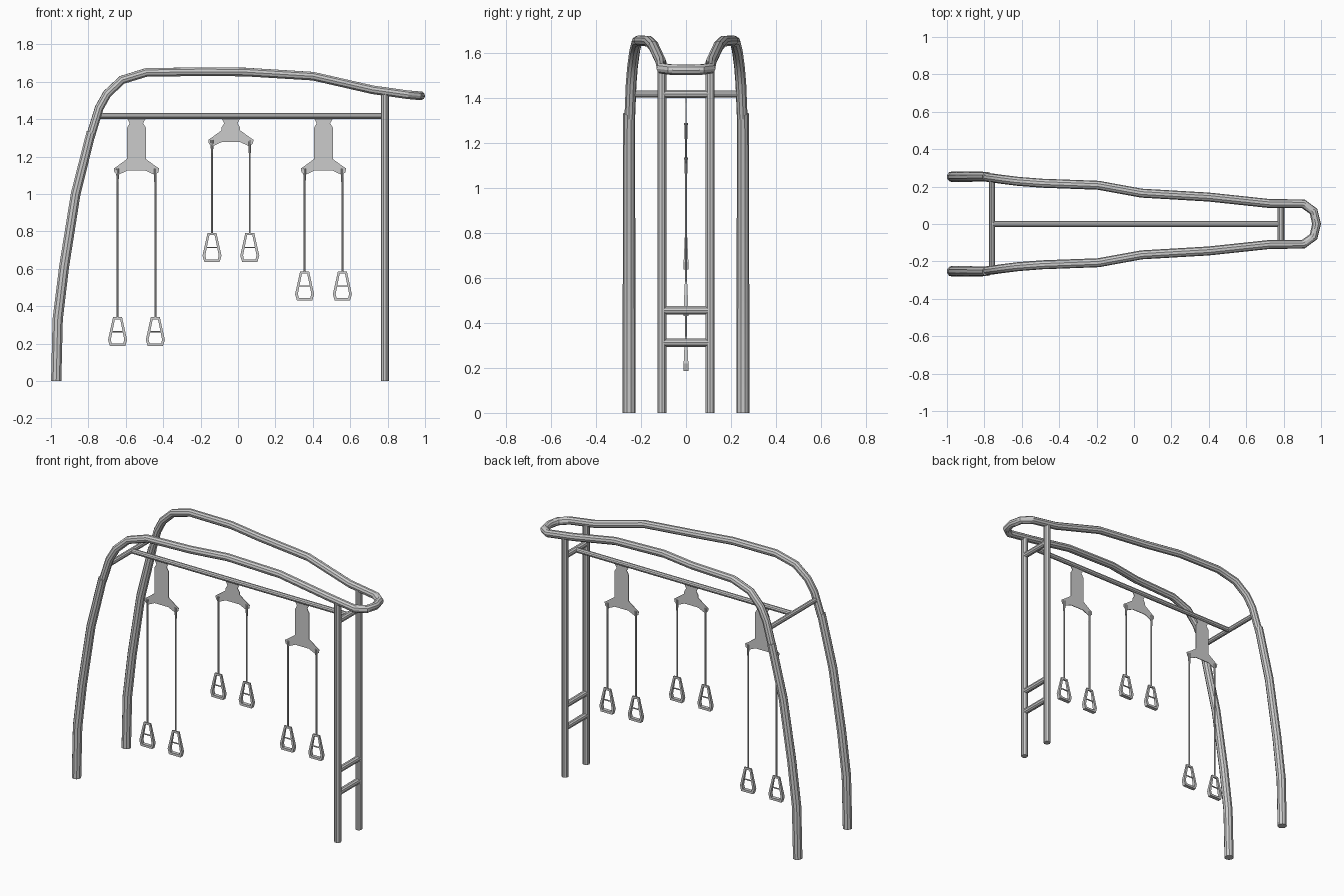
import bpy, bmesh
from mathutils import Vector

if "Cube" in bpy.data.objects:
    bpy.data.objects.remove(bpy.data.objects["Cube"])


def tube(name, pts, radius, radii=None, sides=3):
    """Round tube along a path of points, with optional taper."""
    cu = bpy.data.curves.new(name, 'CURVE')
    cu.dimensions = '3D'
    cu.bevel_depth = radius
    cu.bevel_resolution = sides
    cu.use_fill_caps = True
    sp = cu.splines.new('POLY')
    sp.points.add(len(pts) - 1)
    for i, p in enumerate(pts):
        sp.points[i].co = (*p, 1)
        sp.points[i].radius = radii[i] if radii else 1
    ob = bpy.data.objects.new(name, cu)
    bpy.context.collection.objects.link(ob)
    bpy.ops.object.select_all(action='DESELECT')
    ob.select_set(True)
    bpy.context.view_layer.objects.active = ob
    bpy.ops.object.convert(target='MESH')
    bpy.ops.object.shade_smooth_by_angle()
    return ob


def mesh_object(name, bm):
    bmesh.ops.recalc_face_normals(bm, faces=bm.faces)
    me = bpy.data.meshes.new(name)
    bm.to_mesh(me)
    bm.free()
    ob = bpy.data.objects.new(name, me)
    bpy.context.collection.objects.link(ob)
    return ob


def plate(name, half, x, thick=0.004):
    """Symmetrical thin plate from its right-hand outline (x, z)."""
    outline = half + [(-a, b) for a, b in reversed(half)]
    bm = bmesh.new()
    f = bm.faces.new([bm.verts.new((x + a, -thick / 2, b)) for a, b in outline])
    ext = bmesh.ops.extrude_face_region(bm, geom=[f])
    vs = [g for g in ext['geom'] if isinstance(g, bmesh.types.BMVert)]
    bmesh.ops.translate(bm, verts=vs, vec=(0, thick, 0))
    return mesh_object(name, bm)


def handle(name, x, top):
    """Stirrup ring, deeper in y towards its foot, plus a thin middle bar."""
    outer = [(0.024, 0), (0.051, -0.122), (0.041, -0.155)]
    inner = [(0.014, -0.012), (0.036, -0.12), (0.031, -0.141)]
    full = lambda h: h + [(-a, b) for a, b in reversed(h)]
    bm = bmesh.new()
    rings = []
    for pts, s in ((outer, -1), (outer, 1), (inner, 1), (inner, -1)):
        rings.append([bm.verts.new((x + a, s * (0.005 - 0.045 * b), top + b))
                      for a, b in full(pts)])
    n = len(rings[0])
    for k in range(4):
        a, b = rings[k], rings[(k + 1) % 4]
        for i in range(n):
            j = (i + 1) % n
            bm.faces.new((a[i], a[j], b[j], b[i]))
    mesh_object(name, bm)
    tube(name + "_bar", [(x - 0.03, 0, top - 0.078), (x + 0.03, 0, top - 0.078)], 0.004, sides=1)


# Arched legs and the upper rail that runs round the far end
leg = [(-0.972, 0), (-0.964, 0.33), (-0.93, 0.61), (-0.868, 1.0), (-0.785, 1.33)]
rail = [(-0.788, 0.25, 1.31), (-0.742, 0.244, 1.46), (-0.70, 0.238, 1.535),
        (-0.62, 0.228, 1.61), (-0.49, 0.218, 1.65), (-0.19, 0.207, 1.654),
        (0.04, 0.165, 1.652), (0.40, 0.144, 1.63), (0.72, 0.11, 1.557),
        (0.905, 0.108, 1.531), (0.96, 0.068, 1.526)]
for side, s in (("left", 1), ("right", -1)):
    tube(side + "_arched_leg", [(x, s * 0.253, z) for x, z in leg],
         0.028, [1.03, 1.03, 1, 0.97, 0.93])
    # Straight post
    tube(side + "_post", [(0.785, s * 0.107, 0), (0.785, s * 0.107, 1.54)], 0.021)
tube("upper_rail", rail + [(0.976, 0, 1.525)] + [(x, -y, z) for x, y, z in reversed(rail)], 0.024)

# Cross bars, ladder rungs and hanging beam
tube("rear_cross_bar", [(-0.758, -0.235, 1.417), (-0.758, 0.235, 1.417)], 0.016)
for name, z in (("lower_rung", 0.312), ("upper_rung", 0.456), ("post_cross_bar", 1.417)):
    tube(name, [(0.785, -0.1, z), (0.785, 0.1, z)], 0.019)
tube("hanging_beam", [(-0.758, 0, 1.417), (0.785, 0, 1.417)], 0.016)

# Hangers: Y-shaped plate, two ropes and two handles each
for i, (x, drop, top) in enumerate(((-0.543, 0, 0.342), (-0.038, 0.153, 0.792), (0.457, 0, 0.586))):
    plate(f"hanger_plate_{i}",
          [(0.05, 1.405), (0.036, 1.378), (0.05, 1.355), (0.05, 1.187 + drop),
           (0.105, 1.147 + drop), (0.121, 1.137 + drop), (0.118, 1.117 + drop),
           (0.1, 1.101 + drop), (0.048, 1.125 + drop)], x)
    for j, s in enumerate((-1, 1)):
        rx = x + s * 0.101
        tube(f"rope_{i}_{j}", [(rx, 0, 1.135 + drop), (rx, 0, top - 0.004)], 0.005, sides=2)
        tube(f"rope_clip_{i}_{j}", [(rx, 0, 1.135 + drop), (rx, 0, 1.065 + drop)], 0.008,
             [1, 0.75], sides=2)
        handle(f"handle_{i}_{j}", rx, top)
